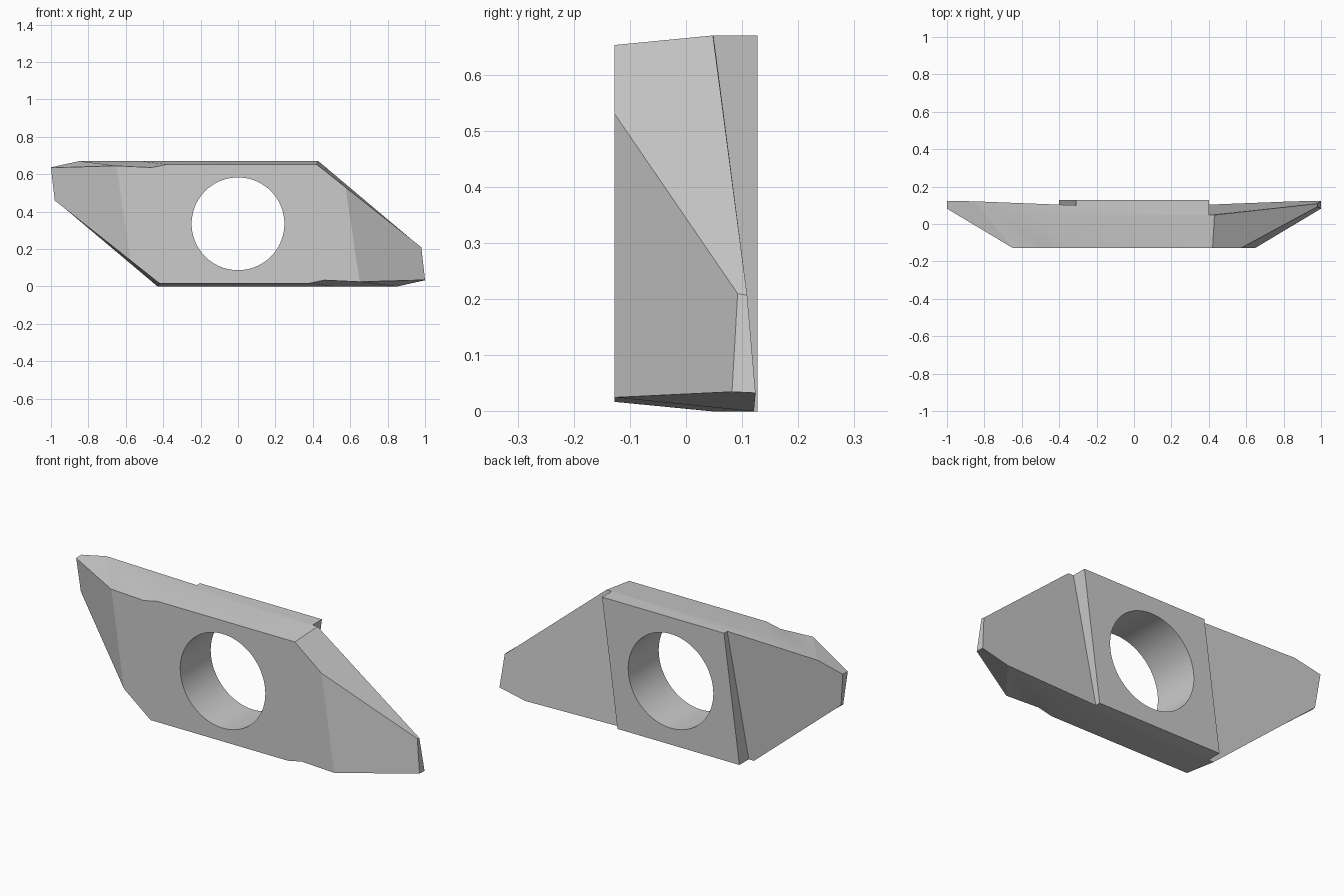
import bpy, bmesh, math

if "Cube" in bpy.data.objects:
    bpy.data.objects.remove(bpy.data.objects["Cube"])

MID = 0.335   # half height: the insert repeats by a half turn about this axis

# Corner points of the right half (x, y, z)
P = {
    # raised back block edge, top and foot of the step
    'A': (.40, .127, .67), 'B': (.31, .127, 0), 'a': (.40, .049, .67), 'b': (.31, .100, 0),
    # rim of the tilted cutting face
    'C': (.43, .048, .67), 'D': (.98, .109, .207), 'E': (1, .124, .033), 'F': (.85, .121, 0),
    # narrow tip land
    'd': (.98, .092, .21), 'e': (1, .082, .035),
    # front face outline, with the dip at J
    'G': (.42, -.127, .653), 'H': (.575, -.127, .53), 'I': (.65, -.127, .025),
    'J': (.46, -.127, .034), 'K': (.38, -.127, .017),
    # end of the bend along the bottom flank
    'M': (.52, .05, 0),
}
# Faces of one half; a trailing ' means the half-turned point
HALF = [
    "A a b B",                    # step wall
    "a C D E F b",                # cutting face
    "D E e d",                    # tip land
    "C D d H G",                  # sloping flank
    "d e I H",                    # end clearance
    "E F I e", "F J I", "F M J", "M K J",   # blended bottom flank
    "F b B A' a' C' M",           # flat bottom strip
    "M C' G' K",                  # relieved bottom flank
]
WHOLE = ["A B A' B'", "G H I J K G' H' I' J' K'"]   # back block, front face


def flip(name):
    return name[:-1] if name.endswith("'") else name + "'"


# Insert body
bm = bmesh.new()
v = {}
for n, (x, y, z) in P.items():
    v[n] = bm.verts.new((x, y, z))
    v[n + "'"] = bm.verts.new((-x, y, 2 * MID - z))
for f in HALF:
    bm.faces.new([v[n] for n in f.split()])
    bm.faces.new([v[flip(n)] for n in f.split()])
for f in WHOLE:
    bm.faces.new([v[n] for n in f.split()])
bmesh.ops.recalc_face_normals(bm, faces=bm.faces)
mesh = bpy.data.meshes.new("cutting_insert")
bm.to_mesh(mesh)
bm.free()
body = bpy.data.objects.new("cutting_insert", mesh)
bpy.context.collection.objects.link(body)

# Screw hole
bpy.ops.mesh.primitive_cylinder_add(vertices=72, radius=.248, depth=1,
                                    location=(0, 0, MID), rotation=(math.pi / 2, 0, 0))
cutter = bpy.context.object
cutter.name = "hole_cutter"
cutter.hide_render = True
mod = body.modifiers.new("screw_hole", 'BOOLEAN')
mod.operation = 'DIFFERENCE'
mod.solver = 'EXACT'
mod.object = cutter
bpy.ops.object.select_all(action='DESELECT')
body.select_set(True)
bpy.context.view_layer.objects.active = body
bpy.ops.object.modifier_apply(modifier=mod.name)
bpy.data.objects.remove(cutter)
bpy.ops.object.shade_smooth_by_angle(angle=math.radians(15))
